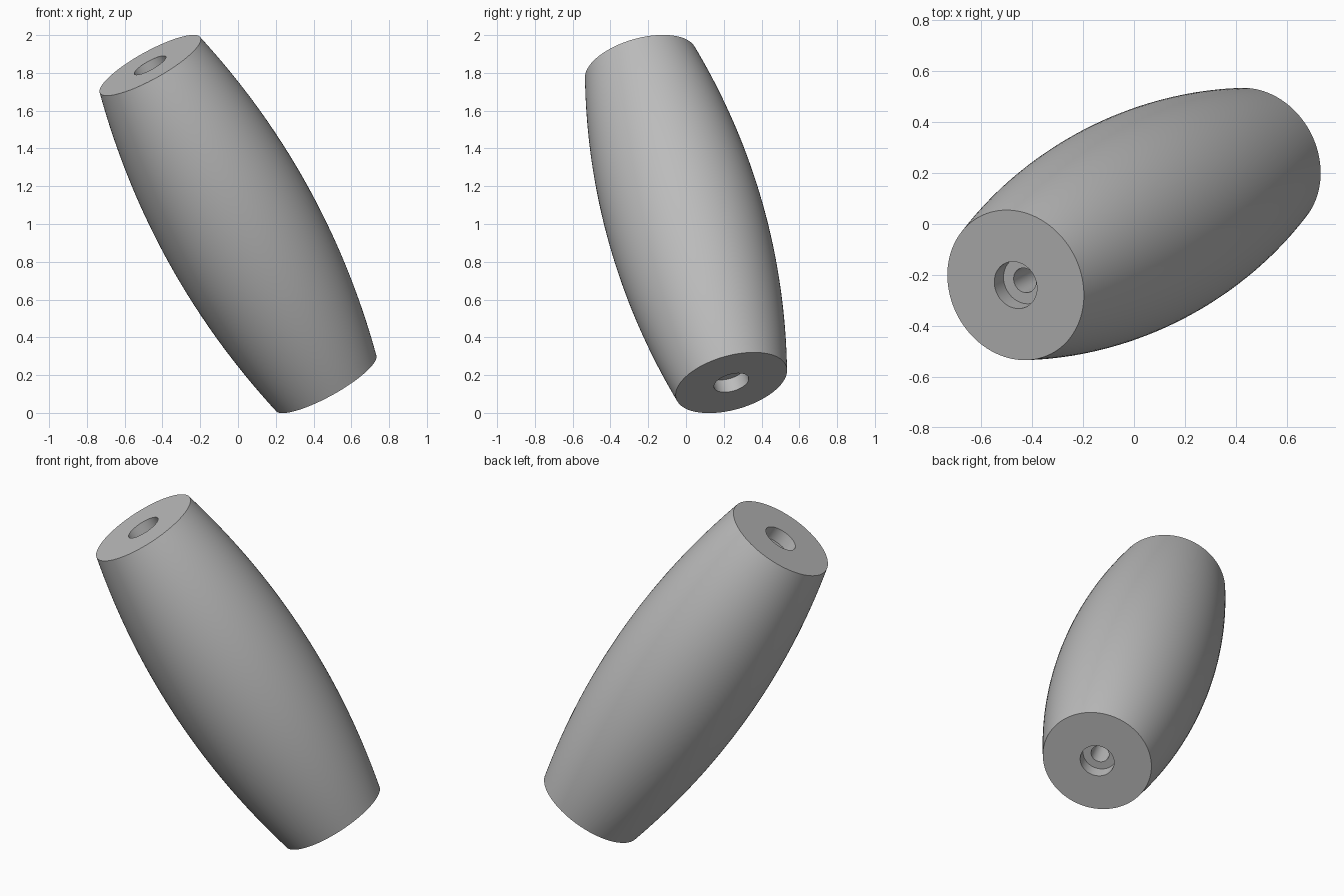
import bpy, bmesh, math
from mathutils import Vector

cube = bpy.data.objects.get("Cube")
if cube:
    bpy.data.objects.remove(cube, do_unlink=True)

# Grey material
grey = bpy.data.materials.new("plain_grey")
grey.use_nodes = True
colour = (0.5, 0.5, 0.5, 1)
grey.diffuse_color = colour
grey.node_tree.nodes["Principled BSDF"].inputs["Base Color"].default_value = colour

# Dimensions along and around the barrel's own axis
HALF, BELLY, END = 0.99, 0.42, 0.304
RECESS, DEPTH, BORE = 0.095, 0.077, 0.05
SEGMENTS, STEPS = 96, 40

# Half-section: bulging outside, flat ends, counterbored recesses, through bore
outside = []
for i in range(STEPS + 1):
    t = 2 * i / STEPS - 1
    outside.append((BELLY - (BELLY - END) * t * t, HALF * t))
floor = HALF - DEPTH
inside = [(RECESS, HALF), (RECESS, floor), (BORE, floor),
          (BORE, -floor), (RECESS, -floor), (RECESS, -HALF)]
section = outside + inside

# Lathe the closed section into a barrel
bm = bmesh.new()
verts = [bm.verts.new((r, 0, z)) for r, z in section]
edges = [bm.edges.new((verts[i - 1], verts[i])) for i in range(len(verts))]
bmesh.ops.spin(bm, geom=verts + edges, cent=(0, 0, 0), axis=(0, 0, 1),
               angle=math.tau, steps=SEGMENTS, use_duplicate=False)
bmesh.ops.remove_doubles(bm, verts=bm.verts, dist=0.0001)
bmesh.ops.recalc_face_normals(bm, faces=bm.faces)
mesh = bpy.data.meshes.new("barrel_grip")
bm.to_mesh(mesh)
bm.free()
mesh.materials.append(grey)

# Lean the barrel to its tilted pose, centred above the ground
grip = bpy.data.objects.new("barrel_grip", mesh)
bpy.context.collection.objects.link(grip)
grip.rotation_euler = Vector((-0.465, -0.24, 0.84)).to_track_quat('Z', 'Y').to_euler()
grip.location = (0, 0, 1)

bpy.ops.object.select_all(action='DESELECT')
grip.select_set(True)
bpy.context.view_layer.objects.active = grip
bpy.ops.object.shade_smooth_by_angle(angle=math.radians(30))
